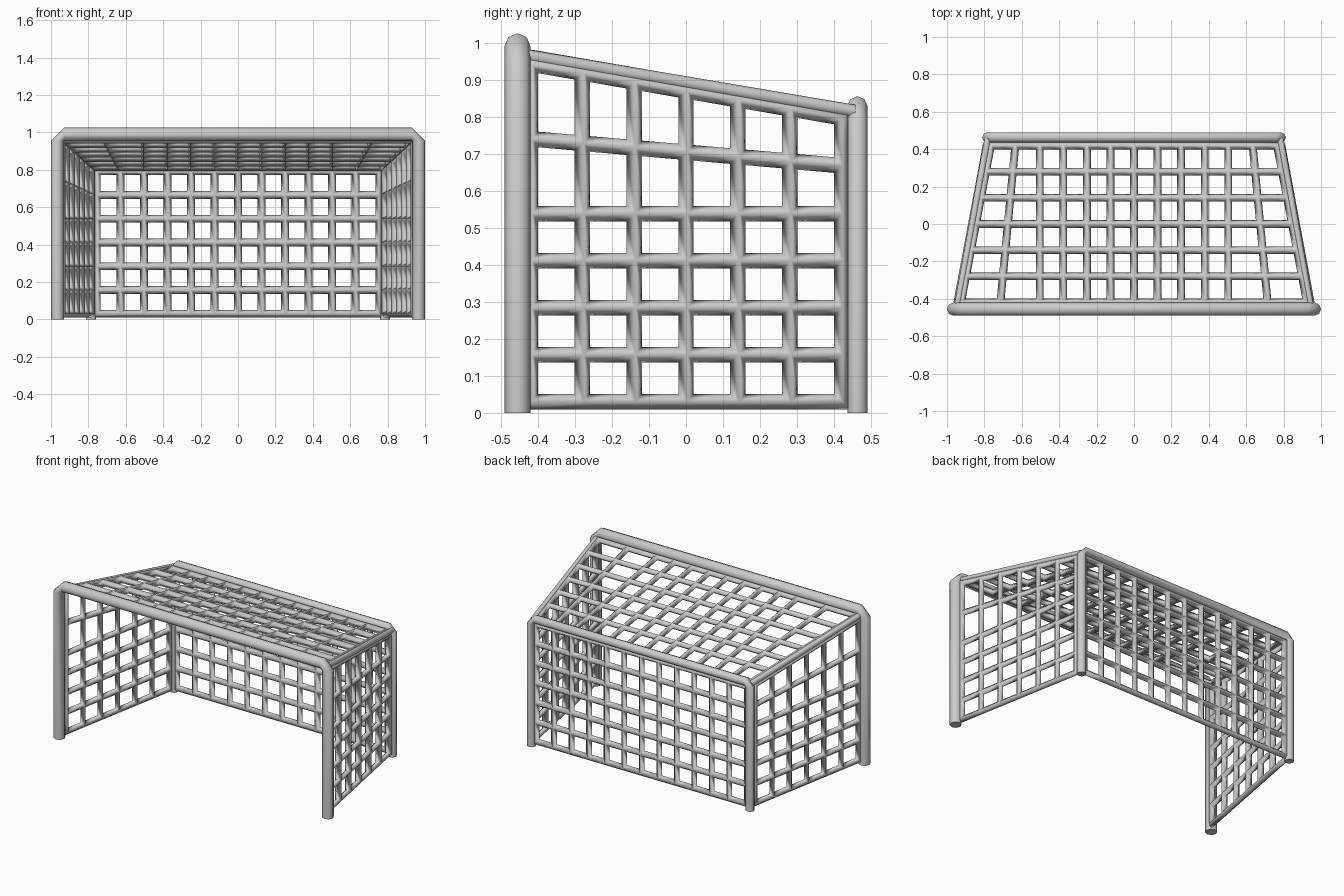
import bpy, bmesh, math
from mathutils import Vector

if "Cube" in bpy.data.objects:
    bpy.data.objects.remove(bpy.data.objects["Cube"])

X, Y, Z = Vector((1, 0, 0)), Vector((0, 1, 0)), Vector((0, 0, 1))


def lerp(a, b, t):
    return a + (b - a) * t


def finish(bm, name, smooth_angle=None):
    bmesh.ops.recalc_face_normals(bm, faces=bm.faces)
    for f in bm.faces:
        f.smooth = True
        # post and rail ends stay crisp
        if len(f.verts) > 4:
            f.smooth = False
            for e in f.edges:
                e.smooth = False
    me = bpy.data.meshes.new(name)
    bm.to_mesh(me)
    bm.free()
    ob = bpy.data.objects.new(name, me)
    bpy.context.collection.objects.link(ob)
    return ob


def tube(name, rings, r, sides=8):
    """Bridge rings given as (centre, u axis, v axis)."""
    bm = bmesh.new()
    loops = []
    for c, u, v in rings:
        loops.append([bm.verts.new(Vector(c) + r * (math.cos(a) * u + math.sin(a) * v))
                      for a in (math.tau * i / sides for i in range(sides))])
    for a, b in zip(loops, loops[1:]):
        for i in range(sides):
            j = (i + 1) % sides
            bm.faces.new((a[i], a[j], b[j], b[i]))
    bm.faces.new(loops[0])
    bm.faces.new(loops[-1])
    bmesh.ops.remove_doubles(bm, verts=bm.verts, dist=0.0005)
    return finish(bm, name)


def frame(name, x, y, z, r):
    """Two posts and a crossbar with chamfered corners."""
    tube(name, [((-x, y, 0), -X, Y), ((-x, y, z - r), -X, Y),
                ((-x + r, y, z), Z, Y), ((x - r, y, z), Z, Y),
                ((x, y, z - r), X, Y), ((x, y, 0), X, Y)], r)


def net(name, nu, nv, point, thick=0.042):
    """Grid of points turned into netting."""
    bm = bmesh.new()
    g = [[bm.verts.new(point(i, j)) for j in range(nv + 1)] for i in range(nu + 1)]
    for i in range(nu):
        for j in range(nv):
            bm.faces.new((g[i][j], g[i + 1][j], g[i + 1][j + 1], g[i][j + 1]))
    ob = finish(bm, name)
    m = ob.modifiers.new("netting", 'WIREFRAME')
    m.thickness = thick
    m.offset = 0
    m.use_boundary = True
    m.use_even_offset = True
    return ob


# Front and back frames
frame("front_frame", 0.965, -0.455, 0.99, 0.035)
frame("back_frame", 0.785, 0.463, 0.828, 0.027)

# Sloping side rails and side nets
for s, side in ((-1, "left"), (1, "right")):
    a, b = Vector((s * 0.945, -0.445, 0.966)), Vector((s * 0.782, 0.455, 0.814))
    d = (b - a).normalized()
    u = d.cross(Z).normalized()
    v = u.cross(d)
    tube(side + "_rail", [(a, u, v), (b, u, v)], 0.018)

    def side_point(i, j, s=s):
        t = i / 6
        z = 0.03 + 0.127 * j
        top = lerp(0.942, 0.797, t)
        if j == 6:
            z = top
        elif j == 5:
            z = (0.538 + top) / 2
        return (s * lerp(0.944, 0.788, t), -0.42 + 0.14 * i, z)
    net(side + "_net", 6, 6, side_point)

# Back net
net("back_net", 12, 6,
    lambda i, j: (lerp(-0.755, 0.755, i / 12), 0.455, 0.03 + 0.127 * j))


# Top net: straight middle columns, outer columns fan out to the rails
def top_point(i, j):
    t, k = j / 6, i - 6
    edge = lerp(0.925, 0.765, t)
    x = (0.126 * abs(k), (0.504 + edge) / 2, edge)[max(0, abs(k) - 4)]
    return (math.copysign(x, k), -0.42 + 0.14 * j, lerp(0.96, 0.815, t))


net("top_net", 12, 6, top_point)
